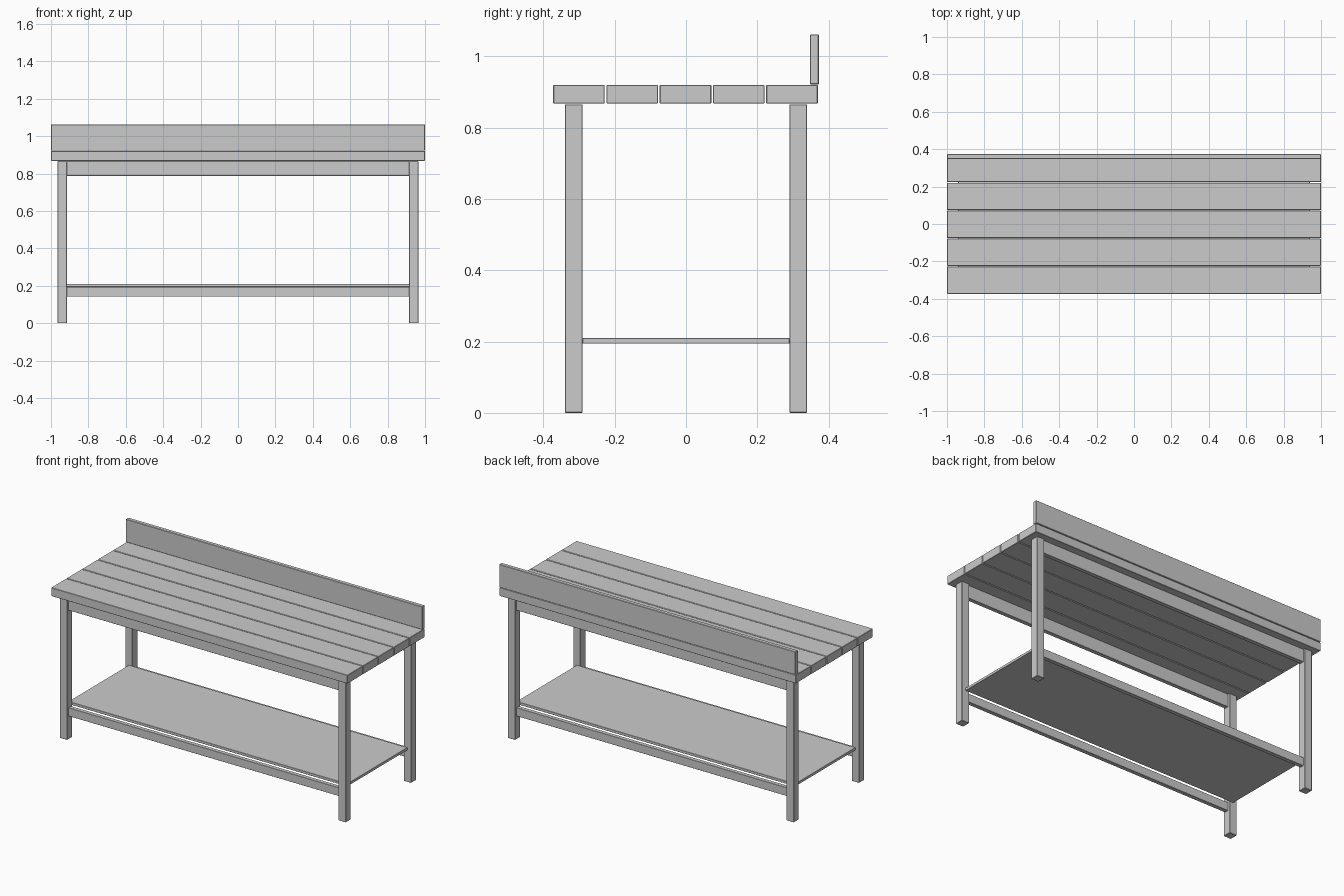
import bpy

if "Cube" in bpy.data.objects:
    bpy.data.objects.remove(bpy.data.objects["Cube"])

grey = bpy.data.materials.new("light grey")
grey.use_nodes = True
colour = (0.6, 0.6, 0.6, 1)
grey.diffuse_color = colour
grey.node_tree.nodes["Principled BSDF"].inputs["Base Color"].default_value = colour


def board(name, x, y, z, bevel=0.002):
    """Box between the given (low, high) limits, with slightly eased edges."""
    spans = (x, y, z)
    bpy.ops.mesh.primitive_cube_add(size=1, location=[(a + b) / 2 for a, b in spans])
    obj = bpy.context.object
    obj.name = name
    obj.scale = [b - a for a, b in spans]
    bpy.ops.object.transform_apply(location=False, rotation=False, scale=True)
    obj.data.materials.append(grey)
    mod = obj.modifiers.new("eased edges", "BEVEL")
    mod.width = bevel
    mod.segments = 1
    return obj


def mirrored(side, low, high):
    return tuple(sorted((side * low, side * high)))


# Tabletop planks with narrow gaps
PLANKS, WIDTH, PITCH = 5, 0.145, 0.1495
for i in range(PLANKS):
    y0 = -0.373 + i * PITCH
    board(f"top_plank_{i + 1}", (-1, 1), (y0, y0 + WIDTH), (0.868, 0.92))

# Upright board along the back edge
board("back_board", (-1, 1), (0.348, 0.373), (0.922, 1.062))

# Legs, aprons and stretchers, mirrored front to back
for end, sy in (("front", -1), ("back", 1)):
    for side, sx in (("left", 1), ("right", -1)):
        board(f"{end}_{side}_leg", mirrored(sx, 0.915, 0.965),
              mirrored(sy, 0.29, 0.34), (0, 0.866))
    rail_y = mirrored(sy, 0.303, 0.328)
    board(f"{end}_apron", (-0.915, 0.915), rail_y, (0.787, 0.866), 0.001)
    board(f"{end}_stretcher", (-0.915, 0.915), rail_y, (0.142, 0.193), 0.001)

# Lower shelf between the legs
board("lower_shelf", (-0.94, 0.94), (-0.29, 0.29), (0.194, 0.21), 0.001)
